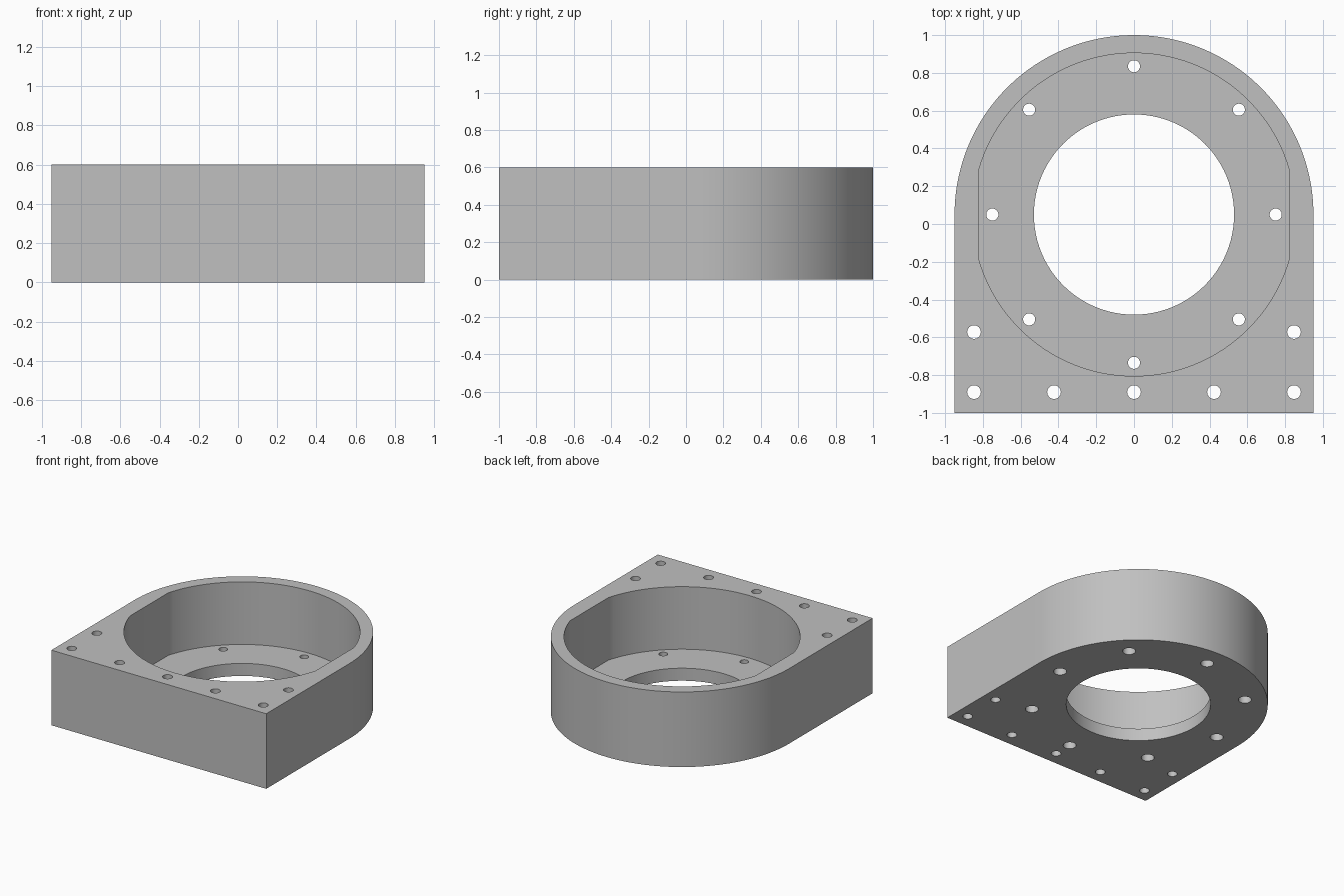
import bpy, bmesh
from math import sin, cos, pi, asin, sqrt, radians

cube = bpy.data.objects.get("Cube")
if cube:
    bpy.data.objects.remove(cube, do_unlink=True)

HEIGHT, FLOOR = 0.6, 0.1      # block height, pocket floor height
CY = 0.05                     # centre of the round features
OUTER, POCKET, BORE = 0.95, 0.855, 0.53
FLAT = 0.82                   # half width across the pocket flats

grey = bpy.data.materials.new("machined grey")
grey.use_nodes = True
colour = (0.53, 0.53, 0.53, 1)
grey.diffuse_color = colour
grey.node_tree.nodes["Principled BSDF"].inputs["Base Color"].default_value = colour


def arc(x, y, r, start, end, steps):
    return [(x + r * cos(start + (end - start) * i / steps),
             y + r * sin(start + (end - start) * i / steps)) for i in range(steps + 1)]


def circle(x, y, r, steps=32):
    return arc(x, y, r, 0, 2 * pi, steps)[:-1]


def prism(name, outline, z0, z1):
    """Extrude a closed outline from z0 to z1."""
    bm = bmesh.new()
    face = bm.faces.new([bm.verts.new((x, y, z0)) for x, y in outline])
    top = bmesh.ops.extrude_face_region(bm, geom=[face])["geom"]
    bmesh.ops.translate(bm, vec=(0, 0, z1 - z0),
                        verts=[v for v in top if isinstance(v, bmesh.types.BMVert)])
    bmesh.ops.recalc_face_normals(bm, faces=bm.faces)
    mesh = bpy.data.meshes.new(name)
    bm.to_mesh(mesh)
    bm.free()
    mesh.materials.append(grey)
    obj = bpy.data.objects.new(name, mesh)
    bpy.context.collection.objects.link(obj)
    return obj


# Block: square front, round back
outline = [(-OUTER, -1), (OUTER, -1)] + arc(0, CY, OUTER, 0, pi, 96)
body = prism("housing_block", outline, 0, HEIGHT)
bpy.context.view_layer.objects.active = body
body.select_set(True)


def cut(outline, z0, z1):
    """Remove a prism from the block."""
    cutter = prism("cutter", outline, z0, z1)
    cutter.hide_render = True
    mod = body.modifiers.new("cut", 'BOOLEAN')
    mod.operation, mod.solver, mod.object = 'DIFFERENCE', 'EXACT', cutter
    bpy.ops.object.modifier_apply(modifier=mod.name)
    bpy.data.objects.remove(cutter, do_unlink=True)


# Round pocket with two flat sides, and the bore through its floor
half = asin(sqrt(POCKET ** 2 - FLAT ** 2) / POCKET)
cut(arc(0, CY, POCKET, half, pi - half, 48)
    + arc(0, CY, POCKET, pi + half, 2 * pi - half, 48), FLOOR, 1)
cut(circle(0, CY, BORE, 96), -1, FLOOR + 0.1)

# Ring of floor holes, counterbored from below
for i in range(8):
    a = i * pi / 4
    r = 0.75 if i % 4 == 0 else 0.785
    x, y = r * cos(a), CY + r * sin(a)
    cut(circle(x, y, 0.032), -1, FLOOR + 0.1)
    cut(circle(x, y, 0.048), -1, 0.06)

# Mounting holes through the full height
for x, y in [(-0.847, -0.572), (0.847, -0.572)] + [(0.4235 * i, -0.89) for i in range(-2, 3)]:
    cut(circle(x, y, 0.036), -1, 1)

bpy.ops.object.shade_smooth_by_angle(angle=radians(25))
